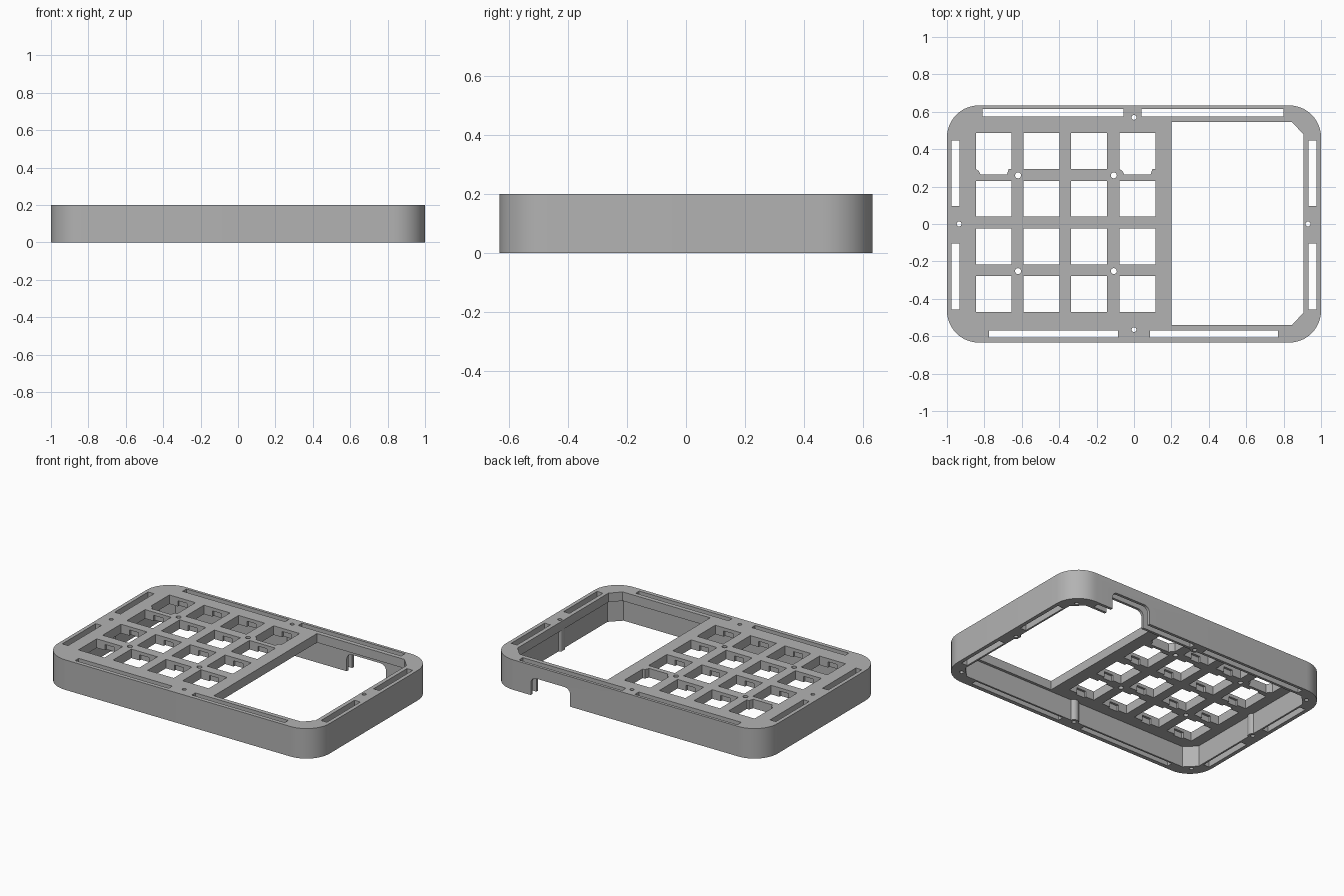
import bpy, bmesh
from math import cos, sin, pi, radians

old = bpy.data.objects.get("Cube")
if old:
    bpy.data.objects.remove(old)

grey = bpy.data.materials.new("plain grey")
grey.use_nodes = True
colour = (0.45, 0.45, 0.45, 1)
grey.diffuse_color = colour
grey.node_tree.nodes["Principled BSDF"].inputs["Base Color"].default_value = colour


# Profiles
def rect(x0, x1, y0, y1):
    return [(x0, y0), (x1, y0), (x1, y1), (x0, y1)]


def circle(x, y, r, n=20):
    return [(x + r * cos(2 * pi * i / n), y + r * sin(2 * pi * i / n)) for i in range(n)]


def rounded(hx, hy, r, n=12):
    pts = []
    for q, (sx, sy) in enumerate([(1, 1), (-1, 1), (-1, -1), (1, -1)]):
        for i in range(n + 1):
            a = (q + i / n) * pi / 2
            pts.append((sx * (hx - r) + r * cos(a), sy * (hy - r) + r * sin(a)))
    return pts


def octagon(hx, hy, c):
    return [(hx, c - hy), (hx, hy - c), (hx - c, hy), (c - hx, hy),
            (-hx, hy - c), (-hx, c - hy), (c - hx, -hy), (hx - c, -hy)]


def prism(bm, pts, lo, hi, along_y=False):
    """Extrude a closed outline between two heights, or along y."""
    def place(p, h):
        return (p[0], h, p[1]) if along_y else (p[0], p[1], h)
    a = [bm.verts.new(place(p, lo)) for p in pts]
    b = [bm.verts.new(place(p, hi)) for p in pts]
    bm.faces.new(a[::-1])
    bm.faces.new(b)
    for i in range(len(pts)):
        j = (i + 1) % len(pts)
        bm.faces.new((a[i], a[j], b[j], b[i]))


def make(name, solids):
    bm = bmesh.new()
    for s in solids:
        prism(bm, *s)
    bmesh.ops.recalc_face_normals(bm, faces=bm.faces)
    me = bpy.data.meshes.new(name)
    bm.to_mesh(me)
    bm.free()
    me.materials.append(grey)
    ob = bpy.data.objects.new(name, me)
    bpy.context.collection.objects.link(ob)
    return ob


def combine(body, solids, operation):
    tool = make("tool", solids)
    mod = body.modifiers.new("combine", 'BOOLEAN')
    mod.operation, mod.solver, mod.object = operation, 'EXACT', tool
    bpy.context.view_layer.update()
    graph = bpy.context.evaluated_depsgraph_get()
    me = bpy.data.meshes.new_from_object(body.evaluated_get(graph))
    body.modifiers.clear()
    body.data = me
    bpy.data.objects.remove(tool)


TOP, PLATE = 0.2, 0.14
edge_holes = [(0, 0.57), (0, -0.565), (-0.935, 0), (0.93, 0)]
plate_holes = [(x, y) for x in (-0.62, -0.108) for y in (-0.252, 0.26)]
columns = [-0.75, -0.495, -0.24, 0.018]
rows = [0.39, 0.135, -0.12, -0.375]

# Outer shell, hollowed from below, with round screw posts on the walls
case = make("keypad_case", [(rounded(1, 0.634, 0.17), 0, TOP)])
combine(case, [(octagon(0.92, 0.558, 0.07), -0.1, PLATE)], 'DIFFERENCE')
combine(case, [(circle(x, y, 0.03), 0, PLATE + 0.02) for x, y in edge_holes], 'UNION')

# Screen window with two clipped corners
through = [[(0.2, -0.54), (0.845, -0.54), (0.905, -0.475),
            (0.905, 0.48), (0.845, 0.545), (0.2, 0.545)]]

# Key openings; the outer two of the back row have a stabiliser relief
h = 0.096
for i, x in enumerate(columns):
    for j, y in enumerate(rows):
        if j == 0 and i in (0, 3):
            through.append([(x - h, y + h), (x - h, y - h), (x - 0.08, y - h - 0.01),
                            (x - 0.07, y - h - 0.03), (x + 0.07, y - h - 0.03),
                            (x + 0.08, y - h), (x + h, y - h), (x + h, y + h)])
        else:
            through.append(rect(x - h, x + h, y - h, y + h))

# Light slots in the rim
for x0, x1 in [(-0.81, -0.055), (0.04, 0.8)]:
    through.append(rect(x0, x1, 0.575, 0.615))
for x0, x1 in [(-0.775, -0.085), (0.085, 0.77)]:
    through.append(rect(x0, x1, -0.607, -0.57))
for y0, y1 in [(0.095, 0.447), (-0.457, -0.105)]:
    through.append(rect(-0.975, -0.932, y0, y1))
    through.append(rect(0.932, 0.975, y0, y1))

# Screw holes
through += [circle(x, y, 0.013) for x, y in edge_holes]
through += [circle(x, y, 0.016) for x, y in plate_holes]
combine(case, [(p, -0.1, TOP + 0.1) for p in through], 'DIFFERENCE')

# Clip reliefs under each key, blind corner holes and the cable opening
reliefs = [(rect(x - 0.034, x + 0.034, y - h - 0.015, y + h + 0.015), PLATE - 0.02, TOP - 0.022)
           for x in columns for y in rows]
reliefs += [(circle(sx * 0.905, sy * 0.54, 0.013), -0.1, 0.1)
            for sx in (-1, 1) for sy in (-1, 1)]
arch = [(0.41, -0.1), (0.7, -0.1)]
for cx, start in [(0.66, 0), (0.45, 90)]:
    arch += [(cx + 0.04 * cos(radians(start + a)), 0.08 + 0.04 * sin(radians(start + a)))
             for a in range(0, 91, 15)]
reliefs.append((arch, 0.5, 0.7, True))
combine(case, reliefs, 'DIFFERENCE')

# Smooth round corners, sharp edges
bpy.ops.object.select_all(action='DESELECT')
case.select_set(True)
bpy.context.view_layer.objects.active = case
bpy.ops.object.shade_smooth_by_angle(angle=radians(30))
